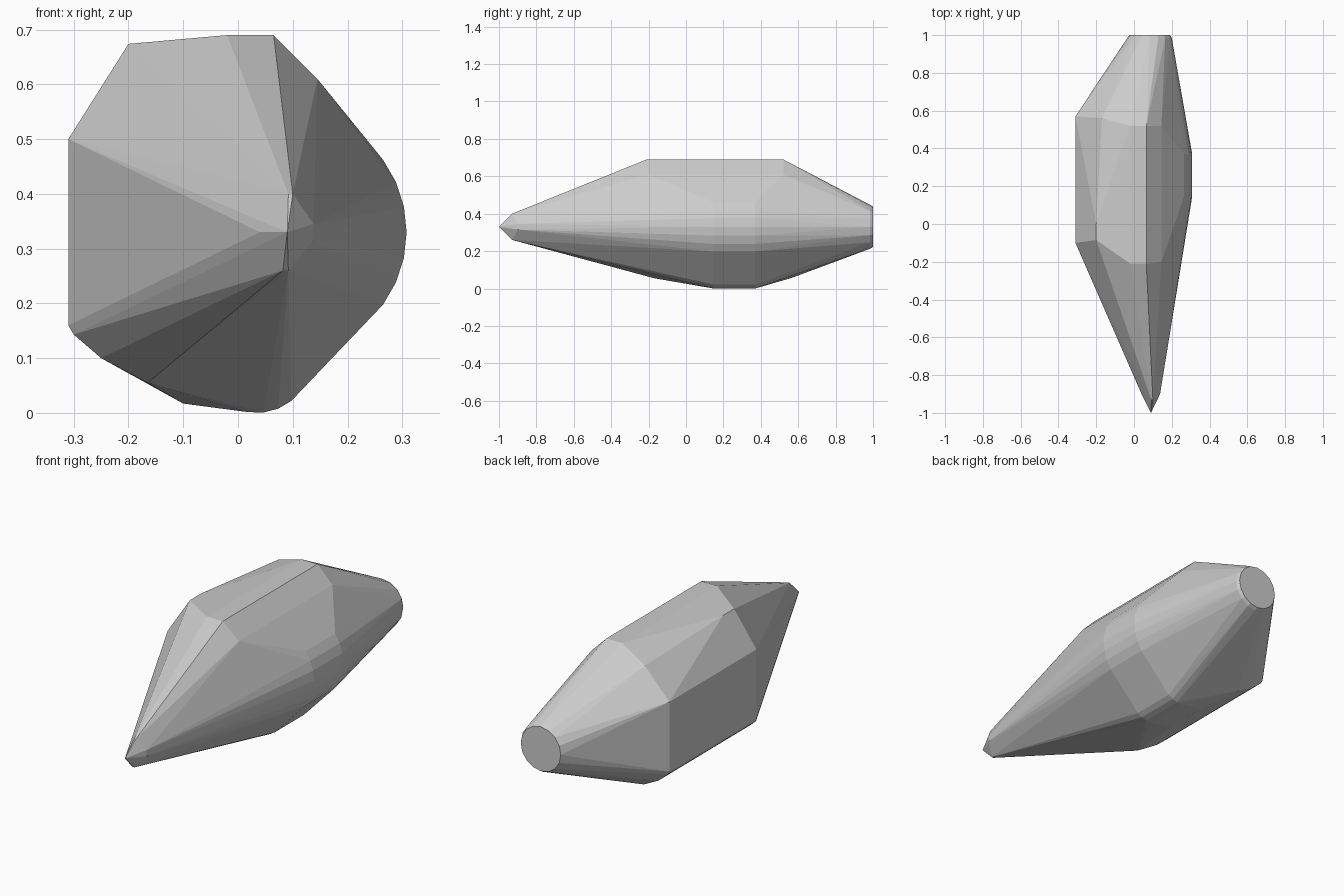
import bpy, bmesh, math

if "Cube" in bpy.data.objects:
    bpy.data.objects.remove(bpy.data.objects["Cube"])

pts = []

def ring(cx, cz, r, y, n=16, a0=0, a1=360):
    """Arc of points in a plane of constant y."""
    for i in range(n):
        a = math.radians(a0 + (a1 - a0) * i / (n if a1 - a0 == 360 else n - 1))
        pts.append((cx + r * math.cos(a), y, cz + r * math.sin(a)))

def rail(x, z, y0, y1):
    """Lengthwise ridge of the hull."""
    pts.extend([(x, y0, z), (x, y1, z)])

# tail disc with a small bevel
ring(0.083, 0.33, 0.108, 1.0)
ring(0.083, 0.33, 0.117, 0.985)

# round belly flank on the right and rounded keel
for y in (0.145, 0.37):
    ring(0.083, 0.33, 0.225, y, 7, -36, 36)
    ring(0.035, 0.1, 0.1, y, 5, -100, -35)
    pts.append((-0.10, y, 0.017))

# lengthwise ridges: top, right shoulder, left wall, lower left
rail(0.065, 0.69, -0.21, 0.52)
rail(-0.02, 0.69, -0.21, 0.52)
rail(0.145, 0.61, -0.20, 0.52)
rail(-0.31, 0.50, -0.10, 0.57)
rail(-0.31, 0.16, -0.10, 0.57)
rail(-0.30, 0.143, -0.11, 0.57)
rail(-0.25, 0.10, -0.13, 0.57)
rail(-0.165, 0.055, -0.17, 0.56)
rail(-0.20, 0.674, -0.085, 0.0)
pts.append((-0.17, 0.56, 0.635))

# nose tip
pts.append((0.09, -1.0, 0.33))
for p in ((0.092, -0.93, 0.40), (0.10, -0.93, 0.40), (0.092, -0.93, 0.26),
          (0.082, -0.93, 0.26), (0.138, -0.90, 0.345), (0.138, -0.90, 0.315),
          (0.04, -0.90, 0.33)):
    pts.append(p)

# skin stretched over the ridges
bm = bmesh.new()
for p in pts:
    bm.verts.new(p)
res = bmesh.ops.convex_hull(bm, input=bm.verts[:])
loose = [v for v in bm.verts if not v.link_faces]
bmesh.ops.delete(bm, geom=loose, context='VERTS')
bmesh.ops.dissolve_limit(bm, angle_limit=math.radians(0.5), verts=bm.verts[:], edges=bm.edges[:])
bmesh.ops.recalc_face_normals(bm, faces=bm.faces[:])
me = bpy.data.meshes.new("faceted_hull")
bm.to_mesh(me)
bm.free()
ob = bpy.data.objects.new("faceted_hull", me)
bpy.context.collection.objects.link(ob)
